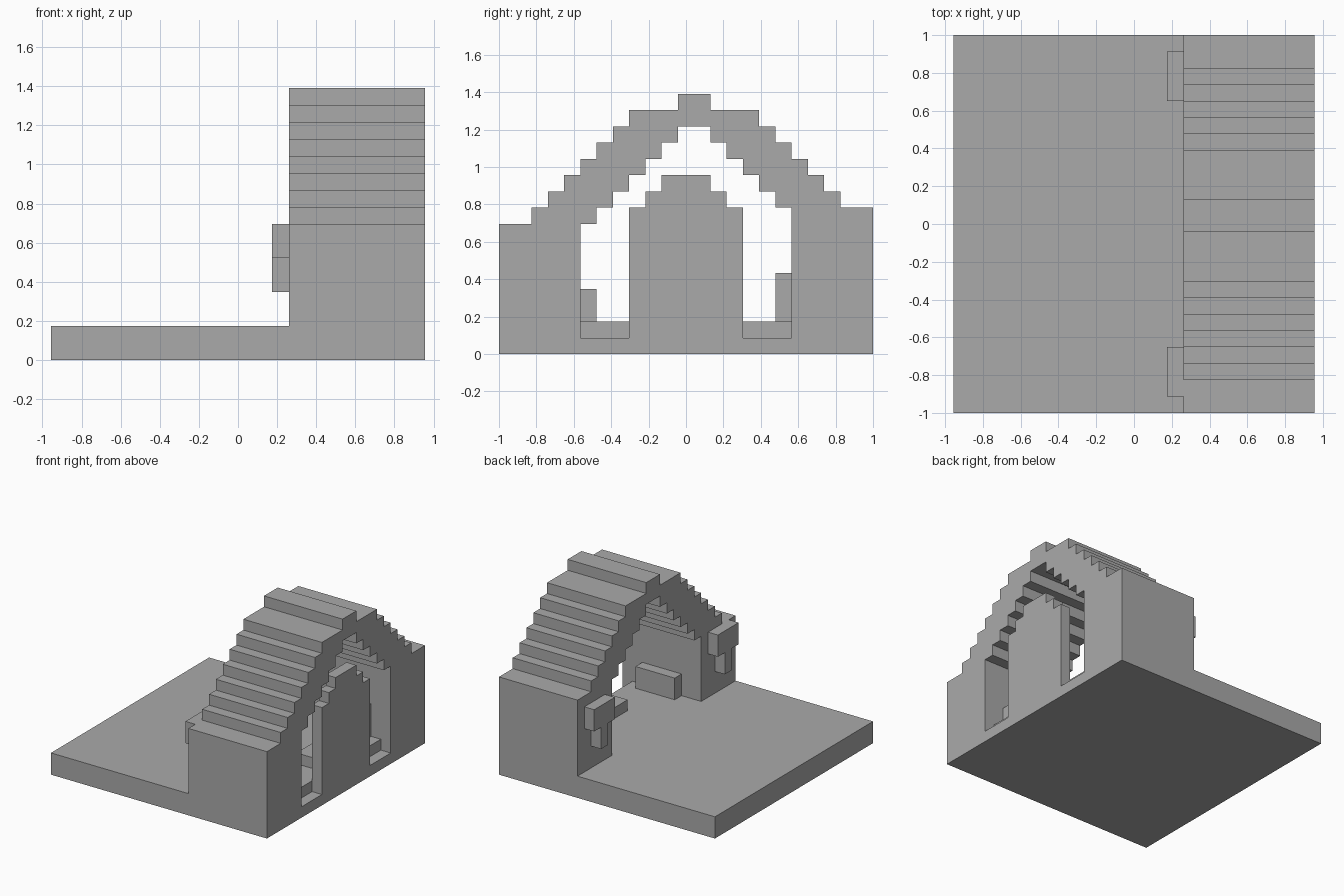
import bpy
import bmesh

U = 2 / 23  # one building cell

old = bpy.data.objects.get("Cube")
if old:
    bpy.data.objects.remove(old, do_unlink=True)

stone = bpy.data.materials.new("stone_grey")
stone.use_nodes = True
grey = (0.4, 0.4, 0.4, 1)
stone.diffuse_color = grey
stone.node_tree.nodes["Principled BSDF"].inputs["Base Color"].default_value = grey


def prism(name, outline, x0, x1):
    """Extrude a (y, z) cell outline along x, from x0 to x1 cells."""
    bm = bmesh.new()
    verts = [bm.verts.new(((x0 - 11) * U, (y - 11.5) * U, z * U)) for y, z in outline]
    face = bm.faces.new(verts)
    side = bmesh.ops.extrude_face_region(bm, geom=[face])["geom"]
    moved = [v for v in side if isinstance(v, bmesh.types.BMVert)]
    bmesh.ops.translate(bm, verts=moved, vec=((x1 - x0) * U, 0, 0))
    bmesh.ops.recalc_face_normals(bm, faces=bm.faces)
    mesh = bpy.data.meshes.new(name)
    bm.to_mesh(mesh)
    bm.free()
    mesh.materials.append(stone)
    obj = bpy.data.objects.new(name, mesh)
    bpy.context.collection.objects.link(obj)
    return obj


def box(name, x, y, z):
    return prism(name, [(y[0], z[0]), (y[1], z[0]), (y[1], z[1]), (y[0], z[1])], *x)


def steps(breaks, heights):
    """Staircase line: each height runs between neighbouring breaks."""
    line = []
    for a, b, h in zip(breaks, breaks[1:], heights):
        line += [(a, h), (b, h)]
    return line


# Floor with a sunken sill in each back doorway
prism("floor", [(0, 0), (23, 0), (23, 2), (0, 2)], 0, 14)
prism("hut_floor", [(5, 0), (18, 0), (18, 2), (5, 2)], 14, 21)
box("door_sill", (21, 22), (5, 18), (0, 1))

# Stepped vault with its two thick side walls
outer = steps([0, *range(2, 9), 11, 13, *range(16, 22), 23],
              [*range(8, 17), *range(15, 8, -1)])
inner = steps([*range(5, 12), *range(13, 19)],
              [*range(8, 15), *range(13, 8, -1)])
prism("vault", [(5, 0), (0, 0)] + outer + [(23, 0), (18, 0)] + inner[::-1], 14, 22)

# Stepped screen between the doorways
screen = steps([8, 9, 10, 13, 14, 15], [9, 10, 11, 10, 9])
prism("back_screen", [(8, 1)] + screen + [(15, 1)], 21, 22)

# Benches and low platform inside
box("right_bench", (16, 20), (5, 6), (2, 4))
box("left_bench", (16, 20), (17, 18), (2, 5))
box("platform", (18, 20), (10, 13), (2, 3))

# T-shaped brackets on the open side
for name, y in (("front_bracket", 1), ("rear_bracket", 19)):
    prism(name, [(y, 8), (y, 6), (y + 1, 6), (y + 1, 4), (y + 2, 4),
                 (y + 2, 6), (y + 3, 6), (y + 3, 8)], 13, 14)
